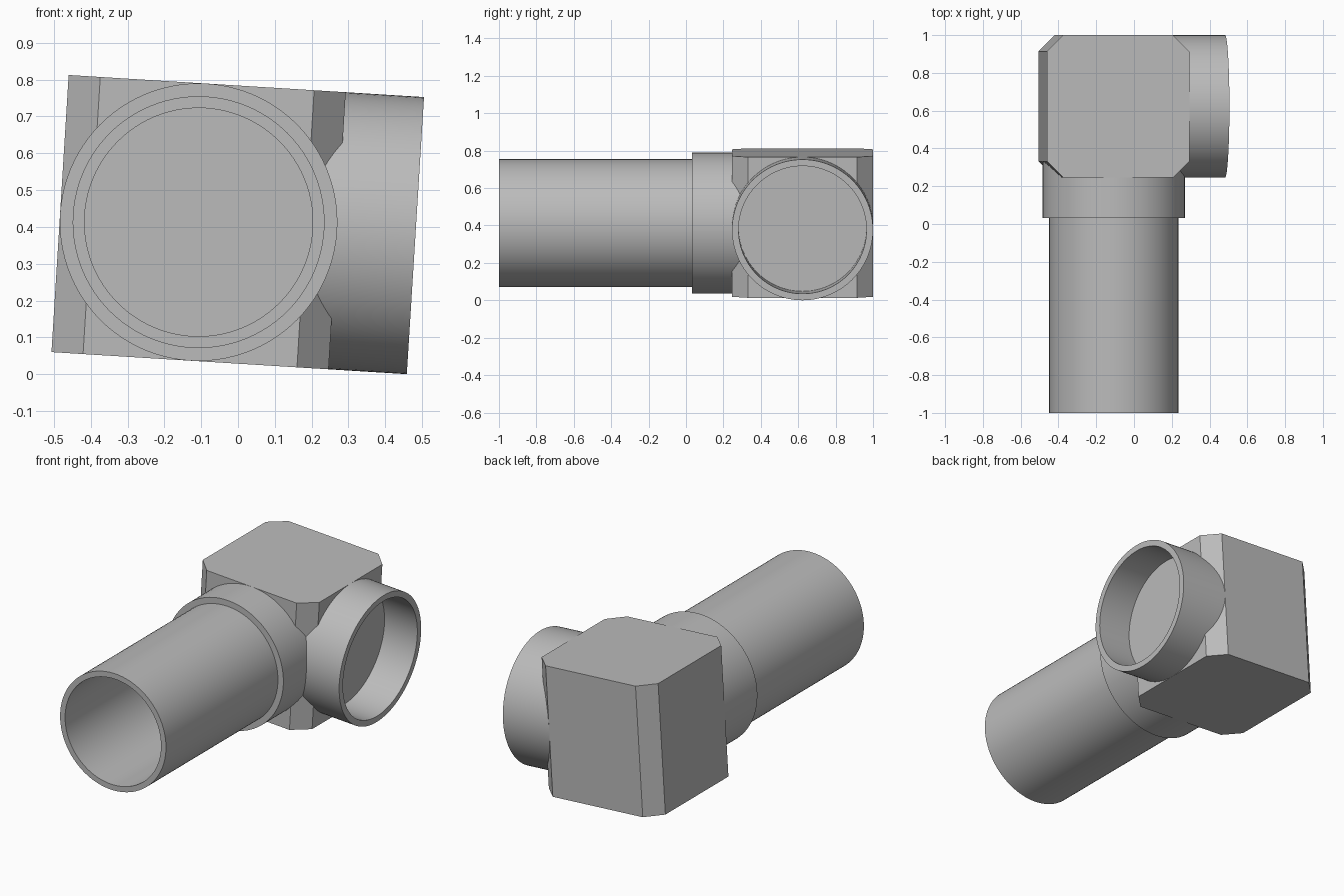
import bpy, bmesh, math
from mathutils import Matrix, Vector

cube = bpy.data.objects.get("Cube")
if cube:
    bpy.data.objects.remove(cube, do_unlink=True)

HALF = 0.377      # half width of the elbow block
CHAMFER = 0.086
PIPE_R = 0.342
BORE_R = 0.31
REACH = 0.59      # socket mouth, measured from the block centre
PIPE_END = 1.623

# The whole fitting is rolled slightly about the pipe axis
PLACE = Matrix.Translation((-0.107, 0.623, 0.413)) @ Matrix.Rotation(math.radians(3.55), 4, "Y")
TO_FRONT = Matrix.Rotation(math.radians(90), 4, "X")
TO_SIDE = Matrix.Rotation(math.radians(90), 4, "Y")

grey = bpy.data.materials.new("plain grey")
grey.use_nodes = True
colour = (0.5, 0.5, 0.5, 1)
grey.diffuse_color = colour
grey.node_tree.nodes["Principled BSDF"].inputs["Base Color"].default_value = colour


def finish(bm, name, matrix, smooth=False):
    bmesh.ops.recalc_face_normals(bm, faces=bm.faces)
    bm.transform(PLACE @ matrix)
    mesh = bpy.data.meshes.new(name)
    bm.to_mesh(mesh)
    bm.free()
    mesh.materials.append(grey)
    obj = bpy.data.objects.new(name, mesh)
    bpy.context.collection.objects.link(obj)
    if smooth:
        bpy.ops.object.select_all(action="DESELECT")
        obj.select_set(True)
        bpy.context.view_layer.objects.active = obj
        bpy.ops.object.shade_smooth_by_angle(angle=math.radians(30))
    return obj


def lathe(name, profile, matrix):
    """Spin (radius, height) points about z into a closed solid."""
    bm = bmesh.new()
    verts = [bm.verts.new((r, 0, h)) for r, h in profile]
    edges = [bm.edges.new(pair) for pair in zip(verts, verts[1:])]
    bmesh.ops.spin(bm, geom=verts + edges, cent=(0, 0, 0), axis=(0, 0, 1),
                   angle=math.tau, steps=96, use_merge=False)
    bmesh.ops.remove_doubles(bm, verts=bm.verts, dist=0.0001)
    return finish(bm, name, matrix, smooth=True)


# Elbow block with its four upright corners cut off
bm = bmesh.new()
bmesh.ops.create_cube(bm, size=HALF * 2)
upright = [e for e in bm.edges if abs((e.verts[0].co - e.verts[1].co).z) > HALF]
bmesh.ops.bevel(bm, geom=upright, offset=CHAMFER, segments=1, affect="EDGES")
finish(bm, "elbow_block", Matrix())

# Two sockets with flat floors, rooted inside the block
root, floor = HALF - 0.1, HALF + 0.001
socket = [(0, root), (HALF, root), (HALF, REACH), (PIPE_R, REACH), (PIPE_R, floor), (0, floor)]
lathe("side_socket", socket, TO_SIDE)
lathe("front_socket", socket, TO_FRONT)

# Pipe pushed into the front socket
pipe = [(PIPE_R, floor), (PIPE_R, PIPE_END), (BORE_R, PIPE_END), (BORE_R, floor), (PIPE_R, floor)]
lathe("pipe", pipe, TO_FRONT)
